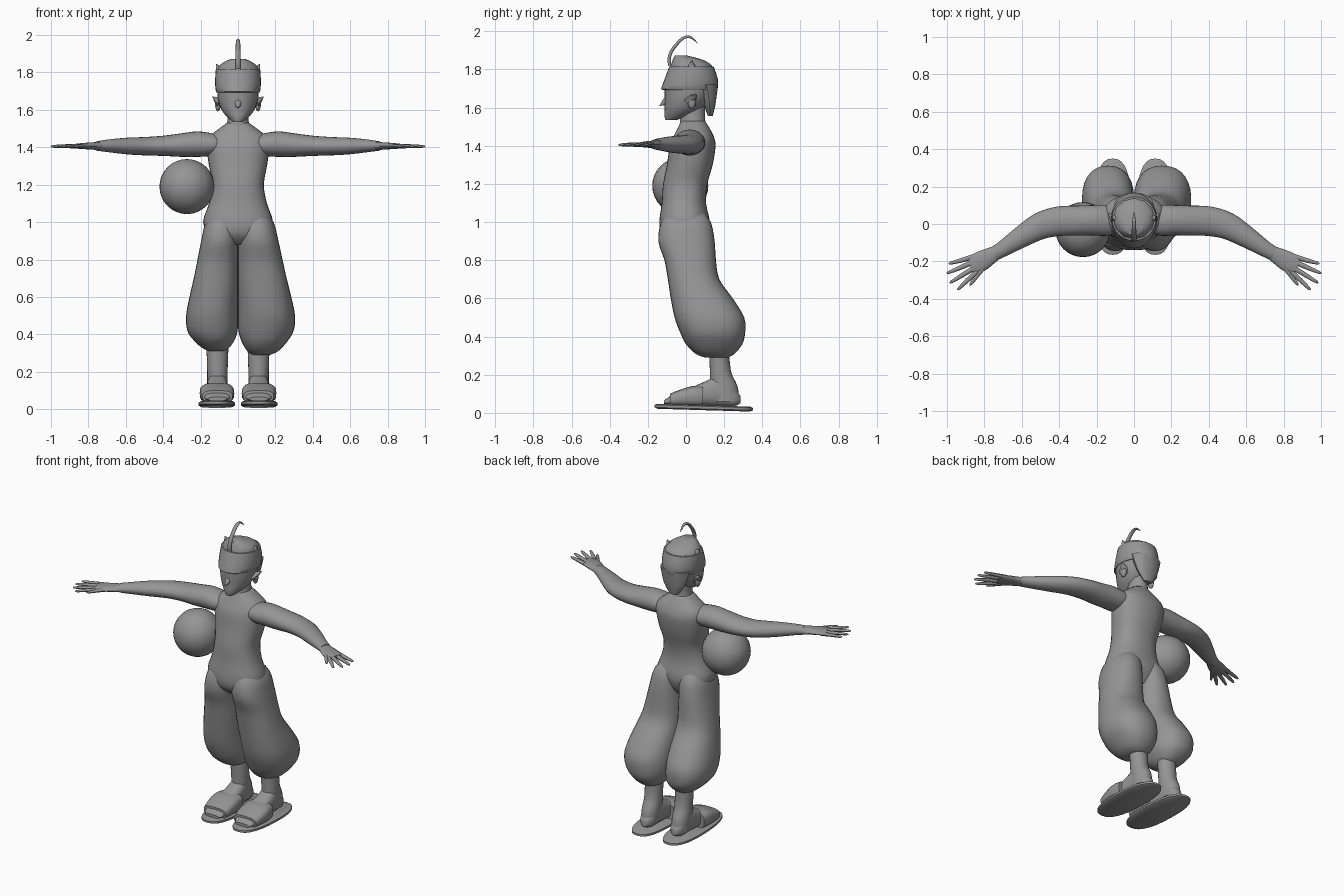
import bpy, bmesh, math
from mathutils import Vector

if "Cube" in bpy.data.objects:
    bpy.data.objects.remove(bpy.data.objects["Cube"])

grey = bpy.data.materials.new("plain_grey")
grey.diffuse_color = (0.3, 0.3, 0.3, 1)
grey.use_nodes = True
grey.node_tree.nodes["Principled BSDF"].inputs["Base Color"].default_value = grey.diffuse_color


def finish(bm, name, angle=50):
    bmesh.ops.recalc_face_normals(bm, faces=bm.faces)
    me = bpy.data.meshes.new(name)
    bm.to_mesh(me)
    bm.free()
    ob = bpy.data.objects.new(name, me)
    bpy.context.collection.objects.link(ob)
    me.materials.append(grey)
    bpy.ops.object.select_all(action='DESELECT')
    ob.select_set(True)
    bpy.context.view_layer.objects.active = ob
    bpy.ops.object.shade_smooth_by_angle(angle=math.radians(angle))
    return ob


def smooth_rows(rows, steps):
    """Catmull-Rom interpolation of rows of numbers."""
    out = []
    for i in range(len(rows) - 1):
        a, b, c, d = rows[max(i - 1, 0)], rows[i], rows[i + 1], rows[min(i + 2, len(rows) - 1)]
        for s in range(steps):
            t = s / steps
            out.append([0.5 * (2 * q + (r - p) * t + (2 * p - 5 * q + 4 * r - u) * t * t
                               + (3 * q - p - 3 * r + u) * t ** 3)
                        for p, q, r, u in zip(a, b, c, d)])
    return out + [list(rows[-1])]


def loft(name, rings, n=24, power=2.0, tilt=0.0):
    """Skin closed super-ellipse rings given as (centre, half axis, half axis)."""
    bm = bmesh.new()
    loops = []
    for c, u, v in rings:
        loop = []
        for k in range(n):
            a = 2 * math.pi * k / n
            x, y = math.cos(a), math.sin(a)
            p = c + u * math.copysign(abs(x) ** (2 / power), x) + v * math.copysign(abs(y) ** (2 / power), y)
            p.z += tilt * p.y
            loop.append(bm.verts.new(p))
        loops.append(loop)
    for a, b in zip(loops, loops[1:]):
        for k in range(n):
            bm.faces.new((a[k], a[(k + 1) % n], b[(k + 1) % n], b[k]))
    bm.faces.new(loops[0])
    bm.faces.new(loops[-1])
    return finish(bm, name)


def upright(name, rows, steps=3, **kw):
    """Rows: z, x0, x1, y0, y1."""
    rings = [(Vector(((a + b) / 2, (c + d) / 2, z)), Vector(((b - a) / 2, 0, 0)), Vector((0, (d - c) / 2, 0)))
             for z, a, b, c, d in smooth_rows(rows, steps)]
    return loft(name, rings, **kw)


def lengthwise(name, rows, steps=3, **kw):
    """Rows: y, x0, x1, z0, z1."""
    rings = [(Vector(((a + b) / 2, y, (c + d) / 2)), Vector(((b - a) / 2, 0, 0)), Vector((0, 0, (d - c) / 2)))
             for y, a, b, c, d in smooth_rows(rows, steps)]
    return loft(name, rings, **kw)


def limb(name, rows, side, steps=3, n=16):
    """Rows: x, y, z, half width, half height, running outwards."""
    rows = smooth_rows(rows, steps)
    rings = []
    for i, (x, y, z, w, h) in enumerate(rows):
        a, b = rows[max(i - 1, 0)], rows[min(i + 1, len(rows) - 1)]
        d = Vector((b[0] - a[0], b[1] - a[1], 0)).normalized()
        rings.append((Vector((x * side, y, z)), Vector((-d.y * side, d.x, 0)) * w, Vector((0, 0, h))))
    return loft(name, rings, n=n)


def ball(name, loc, scale, seg=32):
    bm = bmesh.new()
    bmesh.ops.create_uvsphere(bm, u_segments=seg, v_segments=seg // 2, radius=1)
    for v in bm.verts:
        v.co = Vector(loc) + Vector([p * q for p, q in zip(v.co, scale)])
    return finish(bm, name)


def spike(name, base, tip, r, flat=1.0):
    base, tip = Vector(base), Vector(tip)
    d = tip - base
    q = d.to_track_quat('Z', 'Y')
    u, v = q @ Vector((r, 0, 0)), q @ Vector((0, r * flat, 0))
    return loft(name, [(base, u, v), (base + d * .5, u * .6, v * .6), (tip, u * .04, v * .04)], n=8)


# Torso and neck
upright("torso", [(.88, -.09, .09, -.08, .08), (.93, -.15, .15, -.13, .11), (1.0, -.187, .187, -.14, .125),
                  (1.1, -.155, .155, -.127, .105), (1.2, -.138, .138, -.12, .112), (1.3, -.155, .155, -.1, .14),
                  (1.4, -.168, .168, -.085, .155), (1.45, -.16, .16, -.065, .145), (1.49, -.115, .115, -.045, .125),
                  (1.53, -.06, .06, -.025, .1)], power=2.3, n=32)
upright("neck", [(1.48, -.075, .075, -.04, .11), (1.54, -.057, .057, -.03, .1), (1.63, -.055, .055, -.03, .1)])

# Baggy trouser legs, ankles, feet and sandals
for side, label, k, drop in ((1, "left", 1.0, 0.0), (-1, "right", .91, .02)):
    def sx(rows, k=1.0):
        return [(z, *sorted((a * side * k, b * side * k)), c, d) for z, a, b, c, d in rows]
    upright(label + "_trouser_leg", sx([
        (1.07, .02, .13, -.08, .08), (1.0, .0, .19, -.13, .13), (.9, .0, .216, -.145, .15),
        (.8, .0, .238, -.113, .157), (.7, .0, .26, -.095, .175), (.6, .0, .285, -.08, .245),
        (.5, .0, .305, -.06, .305), (.42, .002, .298, -.03, .31), (.36 + drop / 2, .02, .262, .0, .295),
        (.31 + drop, .05, .215, .05, .255), (.29 + drop, .08, .17, .1, .22)], k), power=2.3, n=28)
    upright(label + "_ankle", sx([(.06, .06, .165, .13, .28), (.14, .055, .165, .125, .27),
                                  (.22, .055, .165, .125, .235), (.36, .05, .17, .12, .225)]))
    lengthwise(label + "_foot", sx([(.285, .09, .13, .05, .09), (.25, .065, .155, .035, .13), (.17, .055, .165, .035, .19),
                                    (.1, .05, .17, .035, .165), (0, .035, .185, .035, .12), (-.07, .035, .185, .04, .095),
                                    (-.115, .06, .16, .045, .065)]), power=2.5)
    lengthwise(label + "_sandal_strap", sx([(.09, .025, .195, .03, .14), (.03, .02, .205, .03, .14),
                                            (-.04, .022, .2, .035, .118), (-.085, .03, .19, .035, .1)]), power=3)
    upright(label + "_sandal_sole", sx([(.017, .025, .2, -.15, .335), (.024, .015, .212, -.165, .35),
                                        (.037, .015, .212, -.165, .35), (.043, .025, .2, -.15, .335)]),
            steps=1, n=32, power=2.5, tilt=-.03)

# Arms, palms and fingers
fingers = [((.86, -.175), (.99, -.215)), ((.865, -.205), (1.0, -.265)), ((.855, -.235), (.985, -.315)),
           ((.84, -.255), (.945, -.35)), ((.79, -.215), (.88, -.325))]
for side, label in ((1, "left"), (-1, "right")):
    limb(label + "_arm", [(.1, .03, 1.415, .075, .05), (.15, .02, 1.415, .083, .062), (.22, .02, 1.417, .081, .068),
                          (.3, .018, 1.412, .08, .063), (.4, .015, 1.408, .079, .054), (.5, -.01, 1.406, .072, .049),
                          (.6, -.068, 1.407, .058, .044), (.7, -.132, 1.408, .043, .033),
                          (.75, -.16, 1.407, .038, .026)], side, n=24)
    limb(label + "_palm", [(.72, -.145, 1.407, .034, .026), (.77, -.172, 1.407, .045, .02),
                           (.82, -.2, 1.407, .054, .017), (.875, -.224, 1.406, .048, .012)], side)
    for i, ((x0, y0), (x1, y1)) in enumerate(fingers):
        mx, my = (x0 + x1) / 2, (y0 + y1) / 2
        limb(f"{label}_finger_{i + 1}", [(x0, y0, 1.406, .014, .012), (mx, my, 1.406, .012, .01),
                                         (x1 - .01, y1 + .006, 1.405, .008, .007), (x1, y1, 1.405, .002, .002)],
             side, steps=2, n=8)

# Head, nose and ears
upright("face", [(1.535, -.025, .025, -.108, -.05), (1.56, -.055, .055, -.113, .03), (1.6, -.088, .088, -.112, .09),
                 (1.66, -.108, .108, -.113, .13), (1.73, -.112, .112, -.113, .15)])
spike("nose", (0, -.1, 1.635), (0, -.138, 1.61), .022)
for side, label in ((1, "left"), (-1, "right")):
    spike(label + "_ear", (side * .09, .02, 1.635), (side * .137, .055, 1.672), .036, .7)
    ball(label + "_ear_lobe", (side * .107, .03, 1.63), (.016, .022, .038), 12)
    spike(label + "_hair_tuft", (side * .085, .03, 1.79), (side * .117, .03, 1.845), .035)

# Headband cap and hair
upright("headband", [(1.695, -.112, .112, -.115, .16), (1.698, -.118, .118, -.13, .166), (1.75, -.123, .123, -.112, .167),
                     (1.815, -.118, .118, -.088, .145)], steps=2, n=32)
upright("crown_hair", [(1.78, -.116, .116, -.09, .15), (1.82, -.11, .11, -.08, .135),
                       (1.85, -.085, .085, -.07, .09), (1.872, -.04, .04, -.06, .01)], n=12)
upright("back_hair", [(1.555, -.03, .03, .115, .14), (1.62, -.075, .075, .09, .155), (1.72, -.105, .105, .05, .168)], n=12)

# Curled strand rising from the brow
strand = smooth_rows([(-.085, 1.82, .013), (-.088, 1.86, .013), (-.07, 1.905, .013), (-.025, 1.957, .012),
                      (.01, 1.972, .01), (.035, 1.962, .007), (.06, 1.937, .002)], 4)
rings = []
for i, (y, z, r) in enumerate(strand):
    a, b = strand[max(i - 1, 0)], strand[min(i + 1, len(strand) - 1)]
    d = Vector((0, b[0] - a[0], b[1] - a[1])).normalized()
    rings.append((Vector((0, y, z)), Vector((r, 0, 0)), Vector((0, -d.z, d.y)) * r * .7))
loft("hair_strand", rings, n=10)

# Ball held under the right arm
ball("ball", (-.273, -.03, 1.19), (.147, .147, .147))
